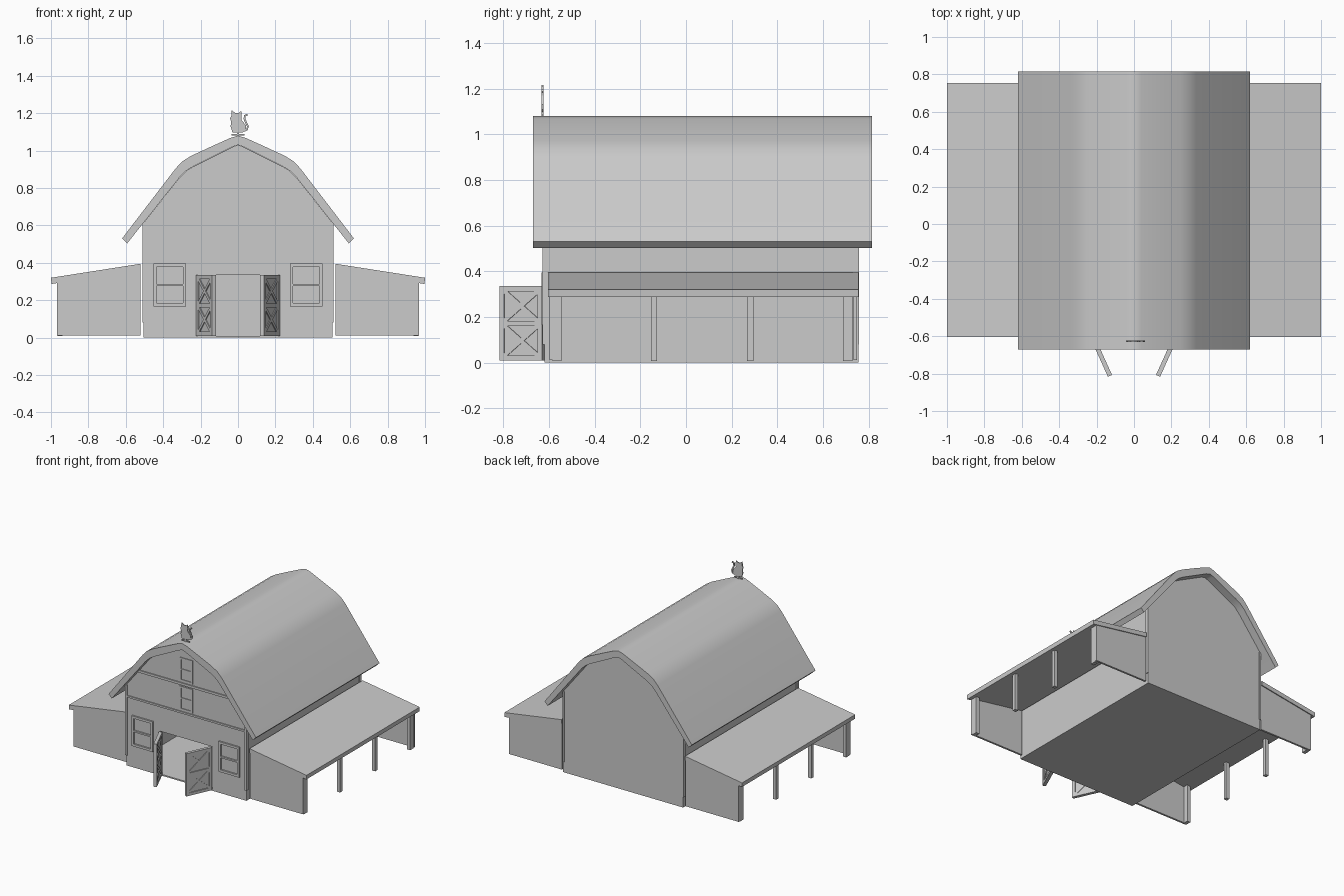
import bpy, bmesh, math
from mathutils import Matrix, Vector

if "Cube" in bpy.data.objects:
    bpy.data.objects.remove(bpy.data.objects["Cube"])


def finish(name, bm, smooth=False):
    bmesh.ops.recalc_face_normals(bm, faces=bm.faces[:])
    me = bpy.data.meshes.new(name)
    bm.to_mesh(me)
    bm.free()
    ob = bpy.data.objects.new(name, me)
    bpy.context.collection.objects.link(ob)
    if smooth:
        bpy.ops.object.select_all(action='DESELECT')
        ob.select_set(True)
        bpy.context.view_layer.objects.active = ob
        bpy.ops.object.shade_smooth_by_angle(angle=math.radians(40))
    return ob


def add_box(bm, x0, x1, y0, y1, z0, z1, rot=0.0):
    """Box between limits, optionally turned about its own centre in the xz plane."""
    c = Vector(((x0 + x1) / 2, (y0 + y1) / 2, (z0 + z1) / 2))
    m = (Matrix.Translation(c) @ Matrix.Rotation(rot, 4, 'Y')
         @ Matrix.Diagonal((x1 - x0, y1 - y0, z1 - z0, 1)))
    bmesh.ops.create_cube(bm, size=1, matrix=m)


def boxes(name, *limits):
    bm = bmesh.new()
    for b in limits:
        add_box(bm, *b)
    return finish(name, bm)


def prism(name, pts, y0, y1, smooth=False):
    """Extrude an xz outline from y0 to y1."""
    bm = bmesh.new()
    f = bm.faces.new([bm.verts.new((x, y0, z)) for x, z in pts])
    new = bmesh.ops.extrude_face_region(bm, geom=[f])['geom']
    bmesh.ops.translate(bm, vec=(0, y1 - y0, 0),
                        verts=[v for v in new if isinstance(v, bmesh.types.BMVert)])
    return finish(name, bm, smooth)


def both(half):
    """Right half listed from the ridge down -> full line from left to right."""
    return [(-x, z) for x, z in reversed(half) if x > 0] + half


# gambrel roof with softened bends
outer = both([(0, 1.08), (0.04, 1.068), (0.14, 1.023), (0.25, 0.972), (0.297, 0.943),
              (0.333, 0.905), (0.62, 0.53)])
inner_half = [(0, 1.03), (0.03, 1.02), (0.12, 0.975), (0.235, 0.918), (0.275, 0.894),
              (0.31, 0.86), (0.593, 0.503)]
prism("main_roof", outer + both(inner_half)[::-1], -0.67, 0.815, True)

# gable walls, the front one with the doorway cut into its outline
W = 0.505
gable = both([(x, z - 0.001) for x, z in inner_half[:-1]] + [(W, 0.613), (W, 0)])
prism("back_wall", gable, 0.73, 0.755)
D = 0.22
prism("front_wall", gable + [(D, 0), (D, 0.335), (-D, 0.335), (-D, 0)], -0.62, -0.595)
boxes("side_walls", *[(min(s * W, s * 0.48), max(s * W, s * 0.48), -0.595, 0.73, 0, 0.613)
                      for s in (-1, 1)])
boxes("floor", (-0.48, 0.48, -0.619, 0.73, 0, 0.01))

# bands and corner boards
F = -0.62
boxes("front_bands", (-0.40, 0.40, F - 0.008, F, 0.737, 0.755),
      (-0.497, 0.497, F - 0.008, F, 0.522, 0.536))
boxes("corner_boards", *[(s * 0.503 - 0.008, s * 0.503 + 0.008, y, y + 0.025, 0.08, 0.615)
                         for s in (-1, 1) for y in (F - 0.008, 0.732)])


def window(name, x, z0, z1, w, t, depth):
    h, zm, y = w / 2, (z0 + z1) / 2, F - depth
    boxes(name, (x - h, x - h + t, y, F, z0, z1), (x + h - t, x + h, y, F, z0, z1),
          (x - h + t, x + h - t, y, F, z0, z0 + t), (x - h + t, x + h - t, y, F, z1 - t, z1),
          (x - h + t, x + h - t, y, F, zm - t / 3, zm + t / 3))


# windows
window("left_window", -0.365, 0.166, 0.396, 0.176, 0.018, 0.012)
window("right_window", 0.365, 0.166, 0.396, 0.176, 0.018, 0.012)
window("lower_loft_window", 0, 0.545, 0.727, 0.11, 0.014, 0.005)
window("upper_loft_window", 0, 0.765, 0.945, 0.11, 0.014, 0.005)


def door(name, s):
    w, z0, z1, t, r = 0.205, 0.01, 0.335, 0.022, 0.012
    zm = (z0 + z1) / 2
    bm = bmesh.new()
    add_box(bm, 0.01, w - 0.01, -0.005, 0.005, z0 + 0.01, z1 - 0.01)
    for x in (0, w - t):
        add_box(bm, x, x + t, -r, r, z0, z1)
    for z in (z0, zm - t / 2, z1 - t):
        add_box(bm, t, w - t, -r, r, z, z + t)
    # crossed braces in both panels
    pw, ph = w - 2 * t, (z1 - z0) / 2 - 1.5 * t
    a, half = math.atan2(ph, pw), math.hypot(pw, ph) / 2
    for zc in ((z0 + t + zm - t / 2) / 2, (z1 - t + zm + t / 2) / 2):
        for sign in (-1, 1):
            add_box(bm, w / 2 - half, w / 2 + half, -r + 0.002, r - 0.002,
                    zc - 0.009, zc + 0.009, sign * a)
    ob = finish(name, bm)
    ob.location = (s * 0.213, -0.625, 0)
    ob.rotation_euler.z = math.atan2(-0.188, -s * 0.085)


# open doors
door("left_door", -1)
door("right_door", 1)

# lean-to sheds on both sides
for s, side in ((-1, "left"), (1, "right")):
    roof = [(0.52, 0.395), (1.0, 0.32), (0.997, 0.287), (0.52, 0.362)]
    prism(side + "_shed_roof", [(s * x, z) for x, z in roof], -0.605, 0.755)
    end = [(0.52, 0.012), (0.967, 0.012), (0.967, 0.292), (0.52, 0.362)]
    for y, where in ((-0.598, "front"), (0.733, "back")):
        prism(f"{side}_shed_{where}_wall", [(s * x, z) for x, z in end], y, y + 0.015)
    posts = [(-0.585, -0.545), (-0.153, -0.127), (0.268, 0.296), (0.688, 0.73)]
    boxes(side + "_shed_posts", *[(s * 0.952 - 0.014, s * 0.952 + 0.014, a, b, 0.008, 0.296)
                                  for a, b in posts])

# cat-shaped weathervane
V0, V1 = -0.632, -0.624
body = [(-0.03, 1.098), (0.028, 1.098), (0.042, 1.115), (0.042, 1.135), (0.03, 1.15),
        (0.018, 1.163), (0.02, 1.188), (0.017, 1.212), (0.005, 1.202), (-0.016, 1.202),
        (-0.034, 1.216), (-0.036, 1.185), (-0.043, 1.172), (-0.036, 1.155), (-0.04, 1.13)]
prism("weathervane_body", body, V0, V1)
line = [(0.03, 1.105), (0.048, 1.112), (0.053, 1.13), (0.043, 1.15), (0.034, 1.17),
        (0.037, 1.187), (0.051, 1.193)]
left, right = [], []
for i, (x, z) in enumerate(line):
    a, b = Vector(line[max(i - 1, 0)]), Vector(line[min(i + 1, len(line) - 1)])
    d = (b - a).normalized() * 0.005
    left.append((x - d.y, z + d.x))
    right.append((x + d.y, z - d.x))
prism("weathervane_tail", left + right[::-1], V0, V1)
boxes("weathervane_stand", (-0.034, 0.034, V0, V1, 1.082, 1.09),
      (-0.006, 0.006, V0, V1, 1.06, 1.1))
